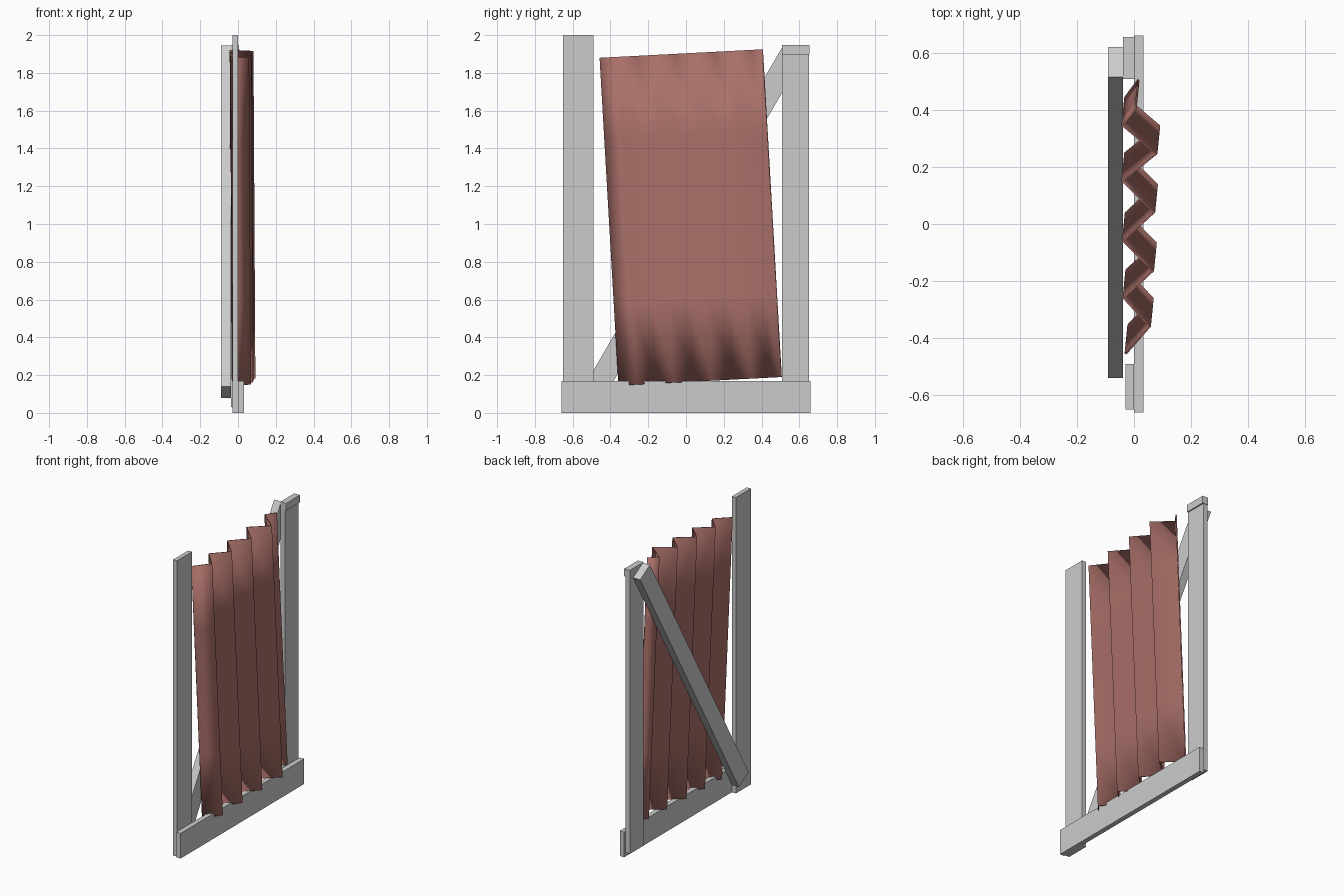
import bpy
from mathutils import Vector

if "Cube" in bpy.data.objects:
    bpy.data.objects.remove(bpy.data.objects["Cube"])


def mesh_object(name, verts, faces):
    mesh = bpy.data.meshes.new(name)
    mesh.from_pydata(verts, [], faces)
    mesh.update()
    obj = bpy.data.objects.new(name, mesh)
    bpy.context.collection.objects.link(obj)
    return obj


def plank(name, outline, x0, x1):
    """Extrude a four-cornered y-z outline from x0 to x1."""
    verts = [(x, y, z) for x in (x0, x1) for y, z in outline]
    faces = [(3, 2, 1, 0), (4, 5, 6, 7)]
    faces += [(i, (i + 1) % 4, (i + 1) % 4 + 4, i + 4) for i in range(4)]
    return mesh_object(name, verts, faces)


def box(name, x0, x1, y0, y1, z0, z1):
    return plank(name, [(y0, z0), (y1, z0), (y1, z1), (y0, z1)], x0, x1)


# Timber frame
box("tall_post", -0.03, 0.0, -0.65, -0.49, 0.0, 2.0)
box("bottom_rail", 0.0, 0.033, -0.66, 0.66, 0.0, 0.17)
box("short_post", -0.038, -0.004, 0.508, 0.652, 0.03, 1.9)
box("post_cap", -0.038, 0.004, 0.508, 0.655, 1.897, 1.947)
plank("diagonal_brace", [(-0.54, 0.14), (-0.435, 0.08), (0.62, 1.885), (0.515, 1.945)],
      -0.091, -0.038)

# Corrugated sheet: zigzag profile (x, y) along the tilted top edge
profile = [(-0.03, -0.455), (0.055, -0.36), (-0.036, -0.26), (0.066, -0.165),
           (-0.038, -0.06), (0.07, 0.04), (-0.04, 0.15), (0.078, 0.245),
           (-0.04, 0.345), (0.006, 0.405)]
rows, down = 4, Vector((0.01, 0.1, -1.735))
verts = []
for r in range(rows + 1):
    for x, y in profile:
        top = Vector((x, y, 1.88 + 0.052 * (y + 0.455)))
        verts.append(top + down * r / rows)
n = len(profile)
faces = [(r * n + i, (r + 1) * n + i, (r + 1) * n + i + 1, r * n + i + 1)
         for r in range(rows) for i in range(n - 1)]
sheet = mesh_object("corrugated_sheet", verts, faces)
for poly in sheet.data.polygons:
    poly.use_smooth = True
solid = sheet.modifiers.new("thickness", "SOLIDIFY")
solid.thickness = 0.008
solid.offset = 0

rust = bpy.data.materials.new("rusty_red")
rust.diffuse_color = (0.4, 0.16, 0.14, 1)
rust.use_nodes = True
rust.node_tree.nodes["Principled BSDF"].inputs["Base Color"].default_value = rust.diffuse_color
sheet.data.materials.append(rust)
